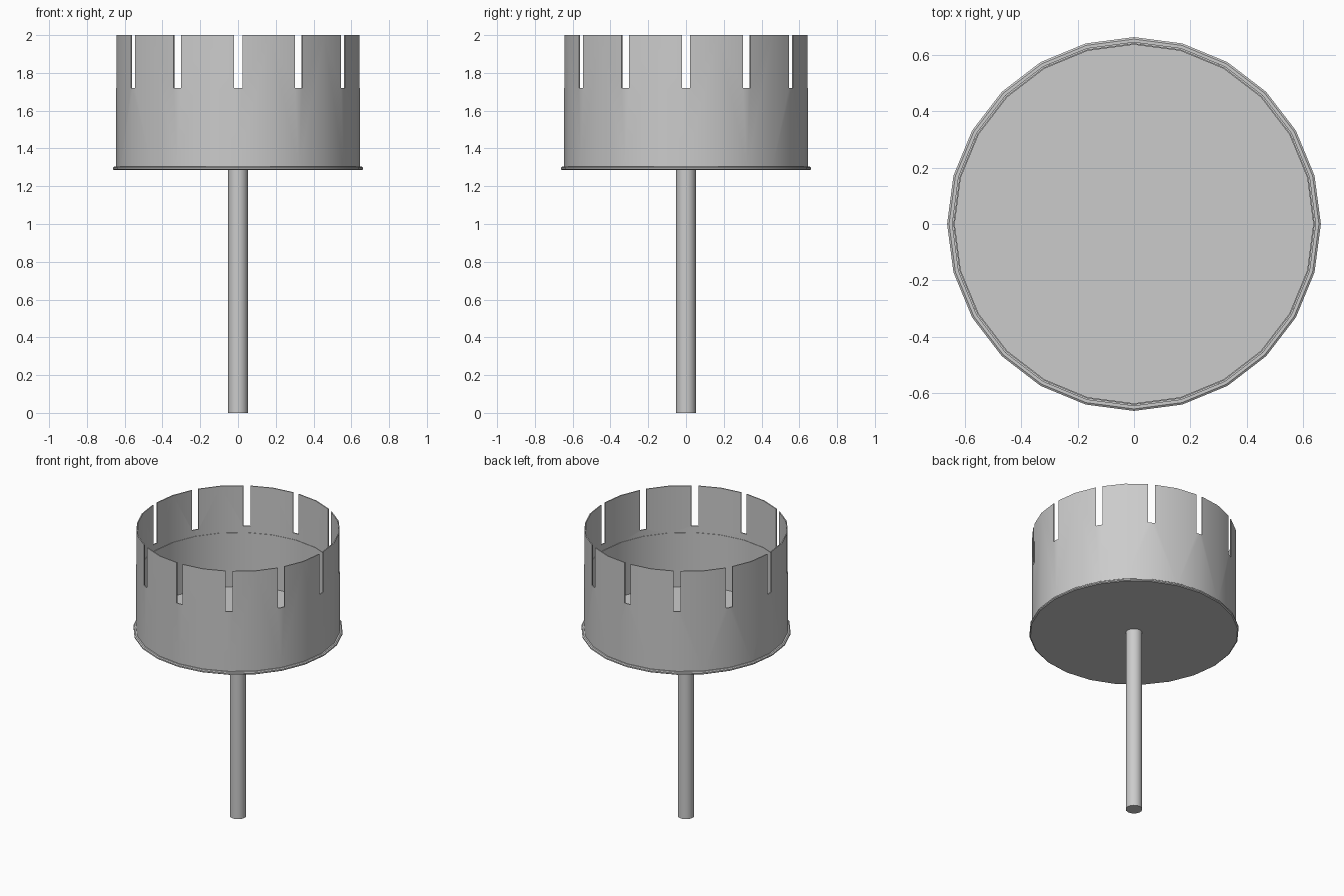
import bpy, bmesh, math
from mathutils import Matrix

if "Cube" in bpy.data.objects:
    bpy.data.objects.remove(bpy.data.objects["Cube"])

SIDES = 24


def add_object(name, bm, smooth=True):
    bmesh.ops.recalc_face_normals(bm, faces=bm.faces[:])
    mesh = bpy.data.meshes.new(name)
    bm.to_mesh(mesh)
    bm.free()
    obj = bpy.data.objects.new(name, mesh)
    bpy.context.collection.objects.link(obj)
    return obj


def lathe(name, profile, closed=False, sides=SIDES):
    """Revolve (radius, z) points; open profiles get flat caps at both ends."""
    bm = bmesh.new()
    rings = [[bm.verts.new((r * math.cos(2 * math.pi * i / sides),
                            r * math.sin(2 * math.pi * i / sides), z))
              for i in range(sides)] for r, z in profile]
    pairs = list(zip(rings, rings[1:]))
    if closed:
        pairs.append((rings[-1], rings[0]))
    else:
        bm.faces.new(rings[0])
        bm.faces.new(rings[-1])
    for a, b in pairs:
        for i in range(sides):
            j = (i + 1) % sides
            bm.faces.new((a[i], a[j], b[j], b[i]))
    return add_object(name, bm)


def smooth(obj):
    bpy.ops.object.select_all(action='DESELECT')
    obj.select_set(True)
    bpy.context.view_layer.objects.active = obj
    bpy.ops.object.shade_smooth_by_angle(angle=math.radians(30))


# Cup wall, with a tiny step on the inside below the slots
wall = lathe("cup_wall", [(0.645, 1.295), (0.645, 2.0), (0.638, 2.0),
                          (0.638, 1.675), (0.635, 1.675), (0.635, 1.295)], closed=True)

# Twelve slots cut down from the rim
bm = bmesh.new()
for k in range(12):
    m = (Matrix.Rotation(math.radians(30 * k), 4, 'Z')
         @ Matrix.Translation((0.64, 0, 1.92))
         @ Matrix.Diagonal((0.12, 0.045, 0.40, 1)))
    bmesh.ops.create_cube(bm, size=1, matrix=m)
cutter = add_object("slot_cutter", bm)
cutter.hide_render = True
mod = wall.modifiers.new("slots", 'BOOLEAN')
mod.operation = 'DIFFERENCE'
mod.solver = 'EXACT'
mod.object = cutter
bpy.context.view_layer.objects.active = wall
bpy.ops.object.modifier_apply(modifier=mod.name)
bpy.data.objects.remove(cutter, do_unlink=True)

# Base plate with a softly rounded lip
base = lathe("base_plate", [(0.655, 1.285), (0.662, 1.29), (0.662, 1.299), (0.655, 1.304),
                            (0.640, 1.304), (0.637, 1.300)])

# Stem
stem = lathe("stem", [(0.052, 0.0), (0.052, 1.29)])

for part in (wall, base, stem):
    smooth(part)
